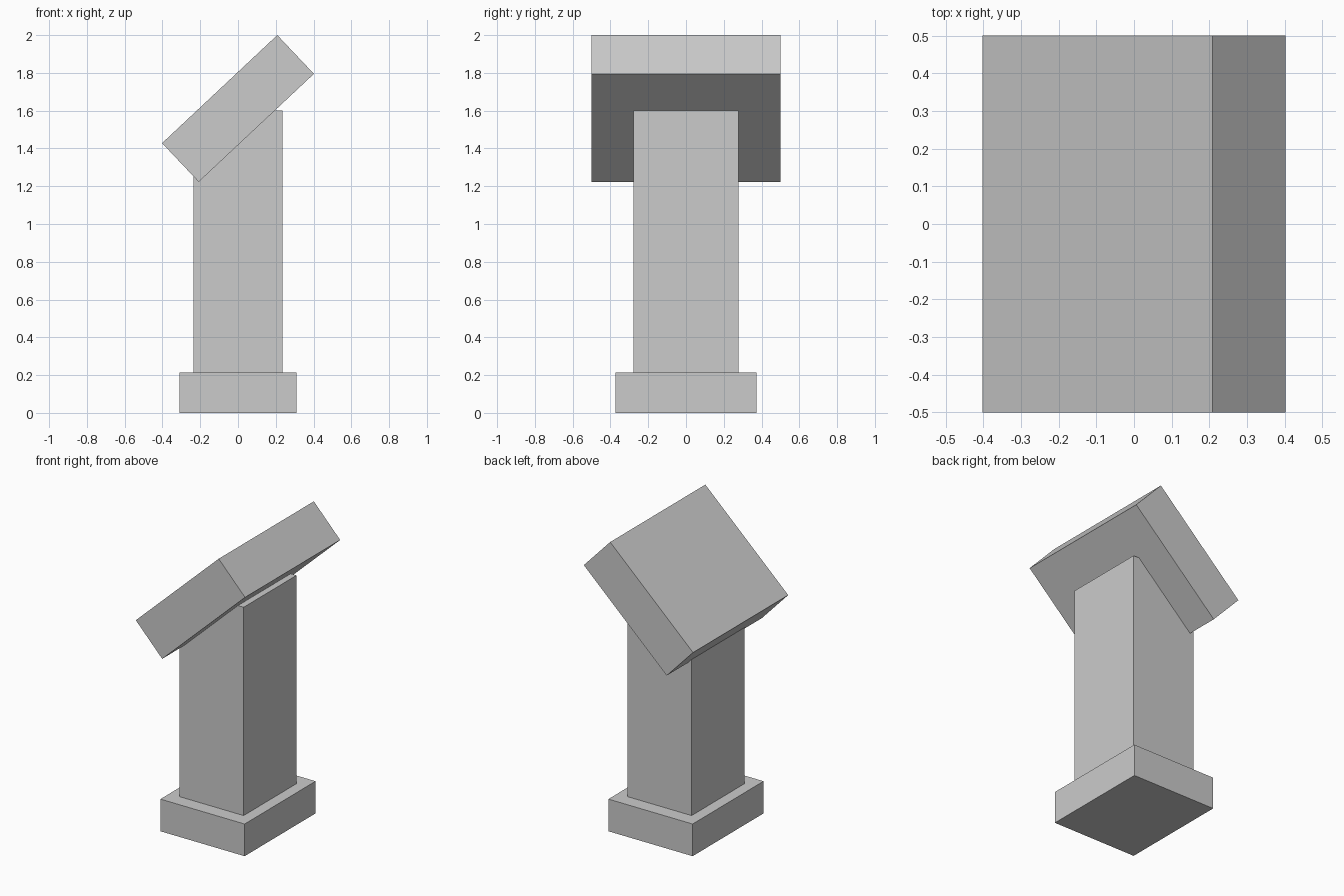
import bpy

if "Cube" in bpy.data.objects:
    bpy.data.objects.remove(bpy.data.objects["Cube"])


def extrude_profile(name, profile, half_depth):
    """Extrude an (x, z) outline symmetrically along y."""
    n = len(profile)
    verts = [(x, y, z) for y in (-half_depth, half_depth) for x, z in profile]
    faces = [tuple(range(n)), tuple(reversed(range(n, 2 * n)))]
    for i in range(n):
        j = (i + 1) % n
        faces.append((i, i + n, j + n, j))
    mesh = bpy.data.meshes.new(name)
    mesh.from_pydata(verts, [], faces)
    mesh.update()
    obj = bpy.data.objects.new(name, mesh)
    bpy.context.collection.objects.link(obj)
    return obj


# Plinth on the ground
extrude_profile("base", [(-0.31, 0), (0.31, 0), (0.31, 0.214), (-0.31, 0.214)], 0.373)

# Column, its top trimmed to stay inside the sloping slab
extrude_profile("column", [(-0.236, 0.2), (0.236, 0.2), (0.236, 1.6),
                           (0.05, 1.6), (-0.236, 1.4)], 0.278)

# Thick sloping desk slab
extrude_profile("sloping_top", [(-0.208, 1.223), (0.402, 1.795),
                                (0.208, 2.0), (-0.402, 1.428)], 0.5)
